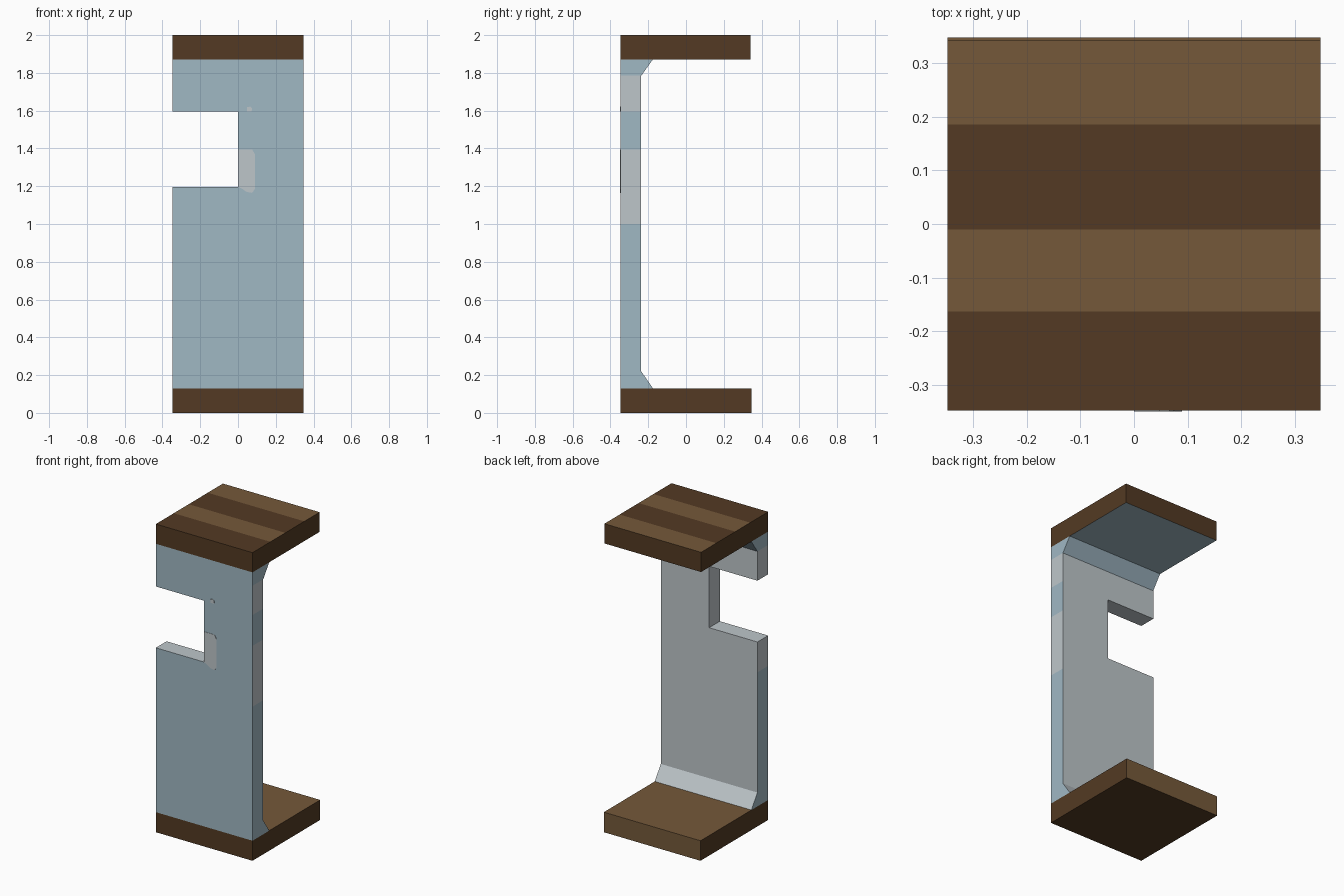
import bpy, bmesh
from mathutils import Vector

if "Cube" in bpy.data.objects:
    bpy.data.objects.remove(bpy.data.objects["Cube"])

W = 0.347            # half width
NB, NT = 1.197, 1.595  # notch bottom / top


def material(name, rgb):
    def lin(c):
        c /= 255
        return c / 12.92 if c <= 0.04045 else ((c + 0.055) / 1.055) ** 2.4
    m = bpy.data.materials.new(name)
    m.diffuse_color = (*[lin(c) for c in rgb], 1)
    m.use_nodes = True
    m.node_tree.nodes["Principled BSDF"].inputs["Base Color"].default_value = m.diffuse_color
    return m


blue = material("dusty blue", (160, 184, 196))
grey = material("pale grey", (190, 198, 202))
dark = material("dark wood", (83, 58, 35))
light = material("light wood", (117, 89, 58))


def finish(bm, name, mats, rule):
    bmesh.ops.remove_doubles(bm, verts=bm.verts, dist=1e-5)
    bmesh.ops.recalc_face_normals(bm, faces=bm.faces)
    bm.normal_update()
    for f in bm.faces:
        f.material_index = rule(f.normal, f.calc_center_median())
    me = bpy.data.meshes.new(name)
    bm.to_mesh(me)
    bm.free()
    for m in mats:
        me.materials.append(m)
    ob = bpy.data.objects.new(name, me)
    bpy.context.collection.objects.link(ob)
    return ob


def prism(points, direction):
    bm = bmesh.new()
    f = bm.faces.new([bm.verts.new(p) for p in points])
    r = bmesh.ops.extrude_face_region(bm, geom=[f], use_keep_orig=True)
    verts = [g for g in r["geom"] if isinstance(g, bmesh.types.BMVert)]
    bmesh.ops.translate(bm, verts=verts, vec=direction)
    return bm


def slice_at(bm, axis, values):
    no = Vector((0, 0, 0))
    no[axis] = 1
    for v in values:
        bmesh.ops.bisect_plane(bm, geom=bm.verts[:] + bm.edges[:] + bm.faces[:],
                               plane_co=no * v, plane_no=no)


def slab(y1, z0, z1):
    return prism([(-W, -W, z0), (W, -W, z0), (W, y1, z0), (-W, y1, z0)], (0, 0, z1 - z0))


# Base: light upper and back faces
finish(slab(W, 0, 0.13), "base_slab", [dark, light],
       lambda n, c: int(n.z > 0.5 or n.y > 0.5))

# Roof: striped top, blue underside
bm = slab(0.341, 1.872, 2)
slice_at(bm, 1, (-0.163, -0.01, 0.185))
finish(bm, "roof_slab", [dark, light, blue],
       lambda n, c: 2 if n.z < -0.5 else
       int(n.z > 0.5 and (-0.163 < c.y < -0.01 or c.y > 0.185)))

# Wall: chamfered side profile, notch opened on the left half
profile = [(-W, 0.13), (-0.175, 0.13), (-0.237, 0.22),
           (-0.237, 1.785), (-0.175, 1.872), (-W, 1.872)]
bm = prism([(-W, y, z) for y, z in profile], (2 * W, 0, 0))
slice_at(bm, 2, (1.0, NB, 1.395, NT, 1.785))
slice_at(bm, 0, (0,))
gone = [f for f in bm.faces
        if f.calc_center_median().x < -0.01 and NB < f.calc_center_median().z < NT]
bmesh.ops.delete(bm, geom=gone, context='FACES')
path = [(-W, NB), (0, NB), (0, 1.395), (0, NT), (-W, NT)]
for (xa, za), (xb, zb) in zip(path, path[1:]):
    bm.faces.new([bm.verts.new(p) for p in
                  ((xa, -W, za), (xb, -W, zb), (xb, -0.237, zb), (xa, -0.237, za))])


def wall_rule(n, c):
    if n.y < -0.9:
        return 0
    if abs(n.x) > 0.9 and abs(c.x) > 0.1:      # banded outer edges
        return int(1.0 < c.z < 1.395 or NT < c.z < 1.785)
    return 0 if -0.9 < n.z < -0.2 else 1       # upper chamfer stays blue


finish(bm, "notched_wall", [blue, grey], wall_rule)


# Worn paint patches on the front
def patch(name, pts):
    finish(prism([(x, -W - 0.002, z) for x, z in pts], (0, 0.003, 0)),
           name, [grey], lambda n, c: 0)


patch("worn_patch", [(0, 1.395), (0.075, 1.395), (0.089, 1.37), (0.089, 1.185),
                     (0.075, 1.165), (0.045, 1.17), (0.02, 1.188), (0, NB)])
patch("worn_spot", [(0.047, 1.595), (0.072, 1.595), (0.074, 1.612),
                    (0.066, 1.622), (0.047, 1.618)])
